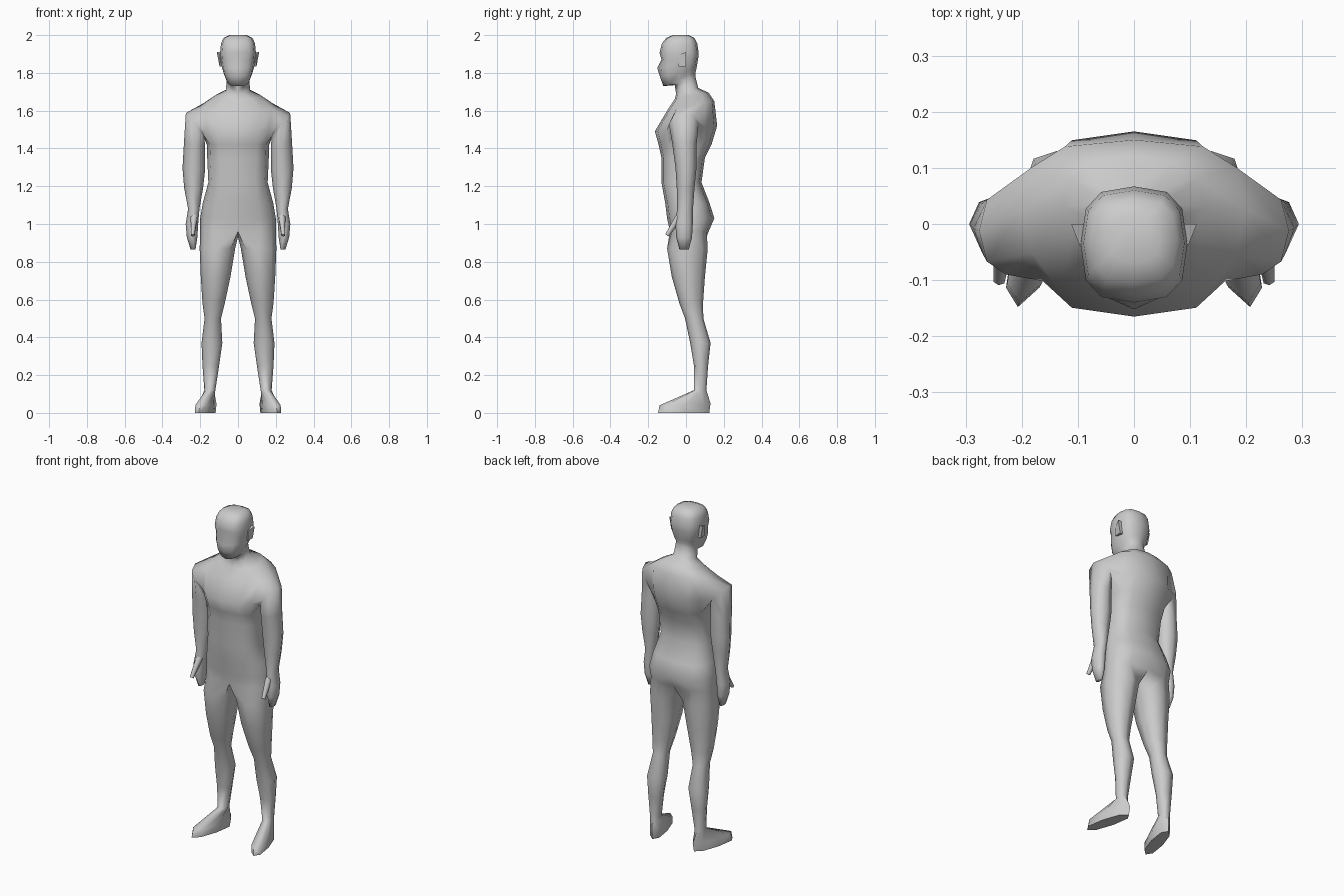
import bpy, bmesh, math
from mathutils import Vector, Matrix

if "Cube" in bpy.data.objects:
    bpy.data.objects.remove(bpy.data.objects["Cube"])

bm = bmesh.new()


def power(v, e):
    return math.copysign(abs(v) ** e, v) if abs(v) > 1e-6 else 0.0


def bridge(a, b):
    """Join two closed loops of equal length with quads."""
    n = len(a)
    for k in range(n):
        bm.faces.new((a[k], a[(k + 1) % n], b[(k + 1) % n], b[k]))


def half_ring(zf, zb, w, yf, yb, e):
    """Seven points from front centre round the side to back centre."""
    yc, d = (yf + yb) / 2, (yb - yf) / 2
    ring = []
    for k in range(7):
        a = math.radians(k * 30 - 90)
        s = power(math.sin(a), e)
        ring.append(bm.verts.new((w * power(math.cos(a), e), yc + d * s,
                                  (zf + zb) / 2 + (zb - zf) / 2 * s)))
    return ring


# Torso, neck and head: z front, z back, half width, y front, y back, roundness
trunk = [
    (.96, .96, .20, -.085, .12, .75), (1.03, 1.03, .20, -.10, .15, .8),
    (1.11, 1.11, .187, -.11, .125, .8), (1.22, 1.22, .157, -.13, .082, .75),
    (1.35, 1.35, .163, -.13, .10, .75), (1.42, 1.42, .165, -.145, .135, .7),
    (1.49, 1.52, .18, -.165, .165, .7), (1.60, 1.65, .20, -.10, .15, .7),
    (1.66, 1.695, .125, -.06, .12, .8), (1.69, 1.72, .065, -.052, .065, .9),
    (1.735, 1.78, .06, -.06, .05, .9), (1.73, 1.80, .062, -.12, .05, .8),
    (1.78, 1.82, .077, -.138, .055, .75), (1.825, 1.85, .087, -.138, .06, .7),
    (1.87, 1.88, .092, -.13, .065, .7), (1.905, 1.905, .095, -.14, .067, .7),
    (1.955, 1.955, .09, -.128, .06, .7), (1.985, 1.985, .077, -.105, .045, .7),
    (2.0, 2.0, .045, -.07, .015, .8)]
rings = [half_ring(*r) for r in trunk]
rings[13][0].co.y -= .014                      # nose tip
for i in range(len(rings) - 1):
    for k in range(6):
        if i in (5, 6) and k in (2, 3):        # opening for the arm
            continue
        a, b = rings[i], rings[i + 1]
        bm.faces.new((a[k], a[k + 1], b[k + 1], b[k]))
bm.faces.new(rings[-1])

# Arm and hand: centre x, y, z, half depth across, half depth along y, tilt
arm = [(.228, -.012, 1.53, .075, .078, 50), (.230, -.008, 1.42, .057, .064, 10),
       (.234, 0, 1.29, .06, .055, 5), (.235, -.002, 1.19, .05, .047, 0),
       (.234, -.005, 1.08, .03, .042, 0), (.244, -.01, 1.0, .033, .046, 0),
       (.243, -.01, .93, .028, .042, 0), (.238, -.01, .865, .013, .025, 0)]
loop = [rings[i][k] for i, k in ((5, 2), (5, 3), (5, 4), (6, 4),
                                 (7, 4), (7, 3), (7, 2), (6, 2))]
for cx, cy, cz, rx, ry, tilt in arm:
    t, new = math.radians(tilt), []
    for k in range(8):
        a = math.radians(-135 - 45 * k)
        u, v = math.cos(a) * rx, math.sin(a) * ry
        new.append(bm.verts.new((cx + u * math.cos(t), cy + v, cz + u * math.sin(t))))
    bridge(loop, new)
    loop = new
bm.faces.new(loop)

# Leg and foot: z front, z back, x inner, x outer, y front, y back, splay
leg = [(.87, .87, .015, .203, -.10, .115, 0), (.72, .72, .04, .197, -.075, .10, 0),
       (.58, .58, .07, .188, -.035, .09, 0), (.50, .50, .09, .177, -.005, .092, 0),
       (.37, .37, .083, .193, .022, .13, 0), (.25, .25, .10, .188, .042, .117, 0),
       (.12, .12, .12, .178, .042, .108, 0), (.04, .05, .112, .195, -.14, .13, .25),
       (0, 0, .115, .195, -.148, .123, .25)]
crotch = bm.verts.new((0, .02, .93))
loop = rings[0] + [crotch]
for zf, zb, xi, xo, yf, yb, splay in leg:
    new = []
    for k in range(8):
        a = math.radians(45 * (k - 3))
        c, s = power(math.cos(a), .85), power(math.sin(a), .85)
        y = (yf + yb) / 2 + (yb - yf) / 2 * s
        x = (xi + xo) / 2 + (xo - xi) / 2 * c + splay * (.06 - y)
        new.append(bm.verts.new((x, y, (zf + zb) / 2 + (zb - zf) / 2 * s)))
    bridge(loop, new)
    loop = new
bm.faces.new(loop)


def finish(name, bm, angle):
    bmesh.ops.recalc_face_normals(bm, faces=bm.faces[:])
    me = bpy.data.meshes.new(name)
    bm.to_mesh(me)
    bm.free()
    ob = bpy.data.objects.new(name, me)
    bpy.context.collection.objects.link(ob)
    bpy.ops.object.select_all(action='DESELECT')
    ob.select_set(True)
    bpy.context.view_layer.objects.active = ob
    bpy.ops.object.shade_smooth_by_angle(angle=math.radians(angle))


# Mirror the half body
bmesh.ops.delete(bm, geom=[v for v in bm.verts if not v.link_faces], context='VERTS')
bmesh.ops.mirror(bm, geom=bm.verts[:] + bm.edges[:] + bm.faces[:],
                 axis='X', merge_dist=1e-4)
bmesh.ops.remove_doubles(bm, verts=bm.verts[:], dist=1e-4)
finish("body", bm, 75)

for side, label in ((1, "left"), (-1, "right")):
    # Thumb
    a, b = Vector((side * .232, -.035, 1.04)), Vector((side * .24, -.10, .94))
    bm = bmesh.new()
    rot = (b - a).to_track_quat('Z', 'Y').to_matrix().to_4x4()
    bmesh.ops.create_cone(bm, cap_ends=True, segments=6, radius1=.02, radius2=.011,
                          depth=(b - a).length,
                          matrix=Matrix.Translation((a + b) / 2) @ rot)
    finish(label + "_thumb", bm, 75)
    # Ear: wedge flaring outwards to the back
    bm = bmesh.new()
    bmesh.ops.create_cube(bm, size=1)
    for v in bm.verts:
        back, top, out = v.co.y > 0, v.co.z > 0, v.co.x > 0
        x = (.112 if top else .098) if out and back else (.096 if out else .075)
        v.co = (side * x, (0 if back else -.04),
                (1.91 if back else 1.895) if top else 1.835)
    finish(label + "_ear", bm, 40)
